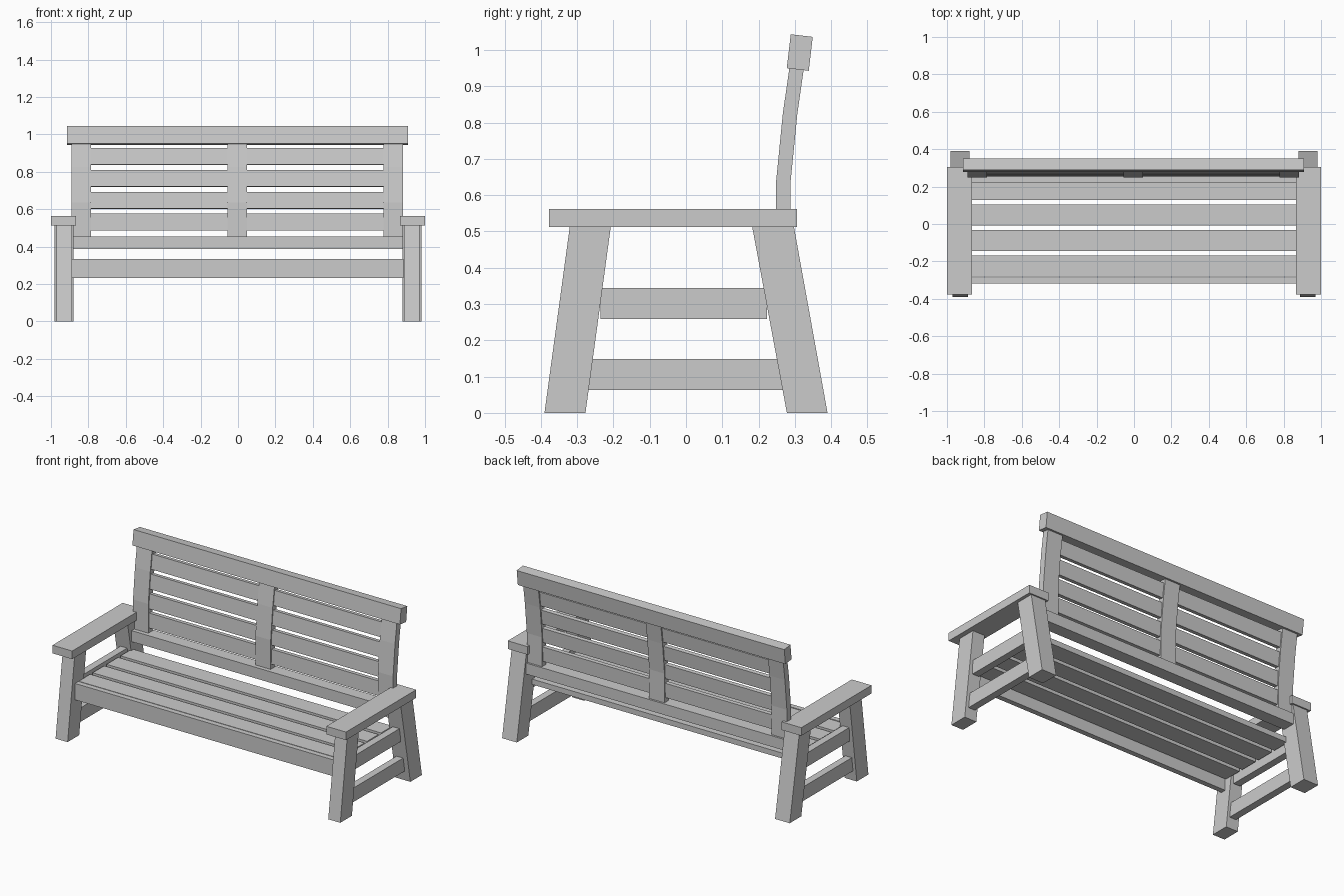
import bpy
from mathutils import Matrix, Vector

cube = bpy.data.objects.get("Cube")
if cube:
    bpy.data.objects.remove(cube, do_unlink=True)

GREY = (0.6, 0.6, 0.6, 1.0)
mat = bpy.data.materials.new("plain grey")
mat.use_nodes = True
mat.diffuse_color = GREY
mat.node_tree.nodes["Principled BSDF"].inputs["Base Color"].default_value = GREY


def extrude_profile(name, profile, x0, x1):
    """Extrude a closed (y, z) outline along x."""
    n = len(profile)
    verts = [(x, y, z) for x in (x0, x1) for y, z in profile]
    faces = [tuple(range(n))[::-1], tuple(range(n, 2 * n))]
    faces += [(i, (i + 1) % n, n + (i + 1) % n, n + i) for i in range(n)]
    mesh = bpy.data.meshes.new(name)
    mesh.from_pydata(verts, [], faces)
    mesh.materials.append(mat)
    obj = bpy.data.objects.new(name, mesh)
    bpy.context.collection.objects.link(obj)
    return obj


def board(name, x0, x1, y0, y1, z0, z1, lean=0.0):
    """A box, optionally leaning back about its own centre."""
    centre = Vector(((y0 + y1) / 2, (z0 + z1) / 2))
    turn = Matrix.Rotation(-lean, 2)
    corners = [(y0, z0), (y1, z0), (y1, z1), (y0, z1)]
    profile = [centre + turn @ (Vector(c) - centre) for c in corners]
    return extrude_profile(name, profile, x0, x1)


def mirrored_range(side, a, b):
    return sorted((side * a, side * b))


# Side frames: splayed legs, armrest and two rails
FRONT_LEG = [(-0.39, 0), (-0.277, 0), (-0.207, 0.515), (-0.32, 0.515)]
BACK_LEG = [(0.278, 0), (0.39, 0), (0.297, 0.515), (0.182, 0.515)]
for side, label in ((1, "left"), (-1, "right")):
    extrude_profile(f"front_leg_{label}", FRONT_LEG, *mirrored_range(side, 0.888, 0.97))
    extrude_profile(f"back_leg_{label}", BACK_LEG, *mirrored_range(side, 0.88, 0.98))
    board(f"armrest_{label}", *mirrored_range(side, 0.866, 1.0), -0.377, 0.306, 0.512, 0.562)
    rail_x = mirrored_range(side, 0.905, 0.95)
    board(f"upper_side_rail_{label}", *rail_x, -0.235, 0.223, 0.259, 0.344)
    board(f"lower_side_rail_{label}", *rail_x, -0.28, 0.28, 0.063, 0.149)

# Seat: front apron, four slats and the rail that carries the back
SPAN = (-0.89, 0.885)
board("front_apron", *SPAN, -0.318, -0.286, 0.233, 0.334)
for i in range(4):
    y = -0.28 + 0.136 * i
    board(f"seat_slat_{i + 1}", *SPAN, y, y + 0.112, 0.3, 0.333)
board("back_rail", *SPAN, 0.222, 0.3, 0.387, 0.455)

# Backrest: bent posts, leaning slats and a top rail
SPINE = [(0.268, 0.45), (0.268, 0.635), (0.287, 0.826), (0.307, 0.965)]
post = [(y - 0.02, z) for y, z in SPINE] + [(y + 0.02, z) for y, z in reversed(SPINE)]
for label, x in (("right", -0.837), ("middle", -0.003), ("left", 0.831)):
    extrude_profile(f"back_post_{label}", post, x - 0.052, x + 0.052)

for i, (y, lean) in enumerate([(0.268, 0.04), (0.27, 0.07), (0.28, 0.1), (0.294, 0.12)]):
    z = 0.53 + 0.117 * i
    board(f"back_slat_{i + 1}", -0.86, 0.855, y - 0.013, y + 0.013, z - 0.045, z + 0.045, lean)

board("top_rail", -0.914, 0.909, 0.283, 0.344, 0.946, 1.04, 0.117)
